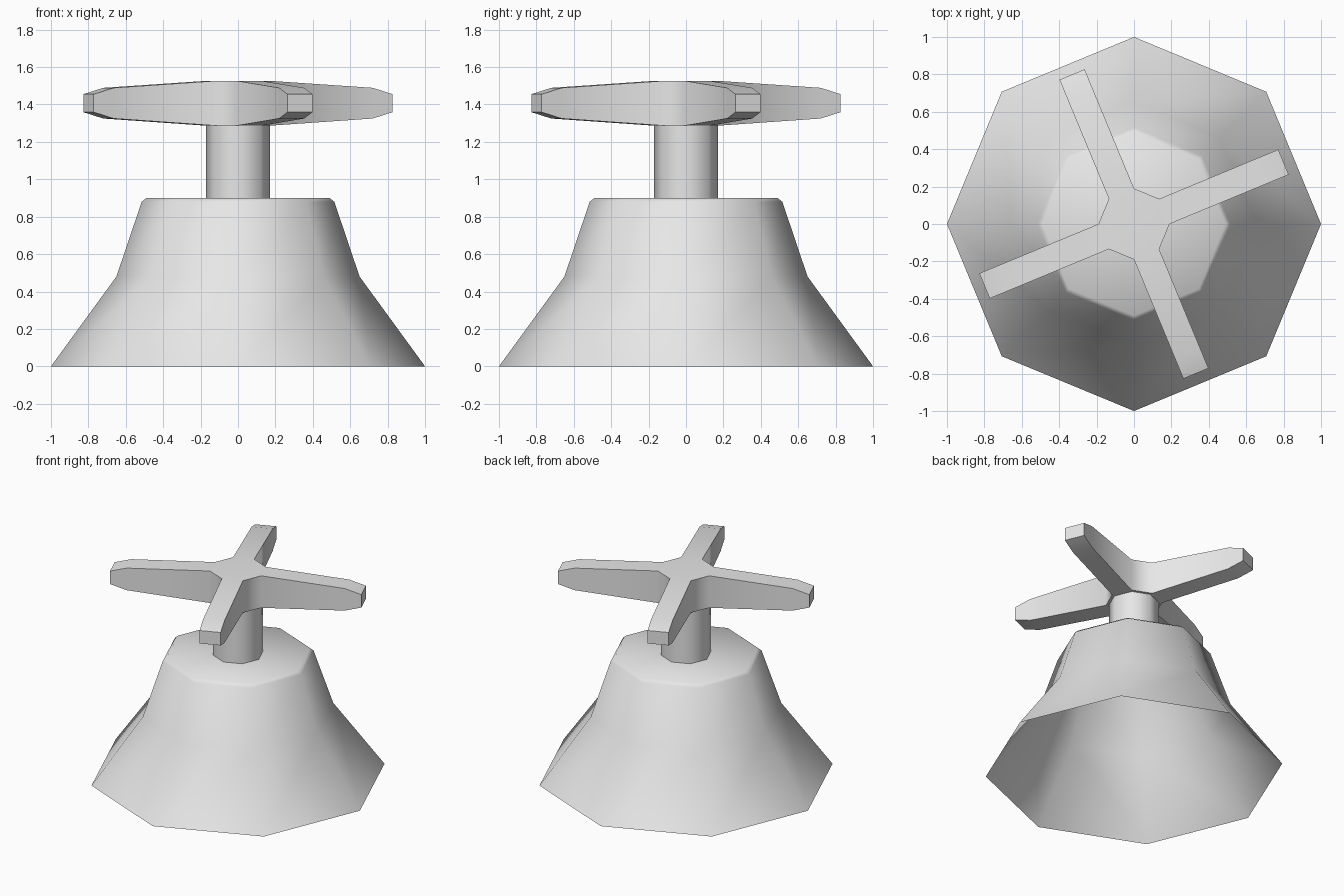
import bpy, bmesh, math
from mathutils import Vector

if "Cube" in bpy.data.objects:
    bpy.data.objects.remove(bpy.data.objects["Cube"])

metal = bpy.data.materials.new("light_grey_metal")
metal.diffuse_color = (0.8, 0.8, 0.8, 1)
metal.use_nodes = True
metal.node_tree.nodes["Principled BSDF"].inputs["Base Color"].default_value = metal.diffuse_color


def lathe(bm, profile, sides=8):
    """Rings of (radius, z) joined by quads; returns the vertex rings and side faces."""
    rings = [[bm.verts.new((r * math.cos(2 * math.pi * i / sides),
                            r * math.sin(2 * math.pi * i / sides), z))
              for i in range(sides)] for r, z in profile]
    faces = []
    for a, b in zip(rings, rings[1:]):
        for i in range(sides):
            j = (i + 1) % sides
            faces.append(bm.faces.new((a[i], a[j], b[j], b[i])))
    return rings, faces


def finish(bm, name, angle=50):
    mesh = bpy.data.meshes.new(name)
    bm.to_mesh(mesh)
    bm.free()
    mesh.materials.append(metal)
    obj = bpy.data.objects.new(name, mesh)
    bpy.context.collection.objects.link(obj)
    bpy.ops.object.select_all(action='DESELECT')
    obj.select_set(True)
    bpy.context.view_layer.objects.active = obj
    bpy.ops.object.shade_smooth_by_angle(angle=math.radians(angle))
    return obj


# flared octagonal base, open underneath
bm = bmesh.new()
rings, _ = lathe(bm, [(1.0, 0.0), (0.65, 0.48), (0.515, 0.88), (0.49, 0.9)])
bm.faces.new(rings[-1])
finish(bm, "base")

# stem
bm = bmesh.new()
lathe(bm, [(0.17, 0.9), (0.17, 1.295)])
finish(bm, "stem")

# cross handle: octagonal hub with arms extruded from every other side
MID = 1.407
bm = bmesh.new()
rings, sides = lathe(bm, [(0.19, 1.288), (0.19, 1.525)])
bm.faces.new(rings[-1])
bm.faces.new(list(reversed(rings[0])))
for k in range(0, 8, 2):
    face = sides[k]
    a = math.radians(22.5 + 45 * k)
    out = Vector((math.cos(a), math.sin(a), 0))
    for reach, half in ((0.75, 0.082), (0.865, 0.048)):
        face = bmesh.ops.extrude_discrete_faces(bm, faces=[face])["faces"][0]
        shift = reach - face.calc_center_median().dot(out)
        mid_z = face.calc_center_median().z
        for v in face.verts:
            v.co += out * shift
            v.co.z = MID + (half if v.co.z > mid_z else -half)
bmesh.ops.remove_doubles(bm, verts=bm.verts, dist=1e-5)
bmesh.ops.recalc_face_normals(bm, faces=bm.faces)
finish(bm, "cross_handle")
